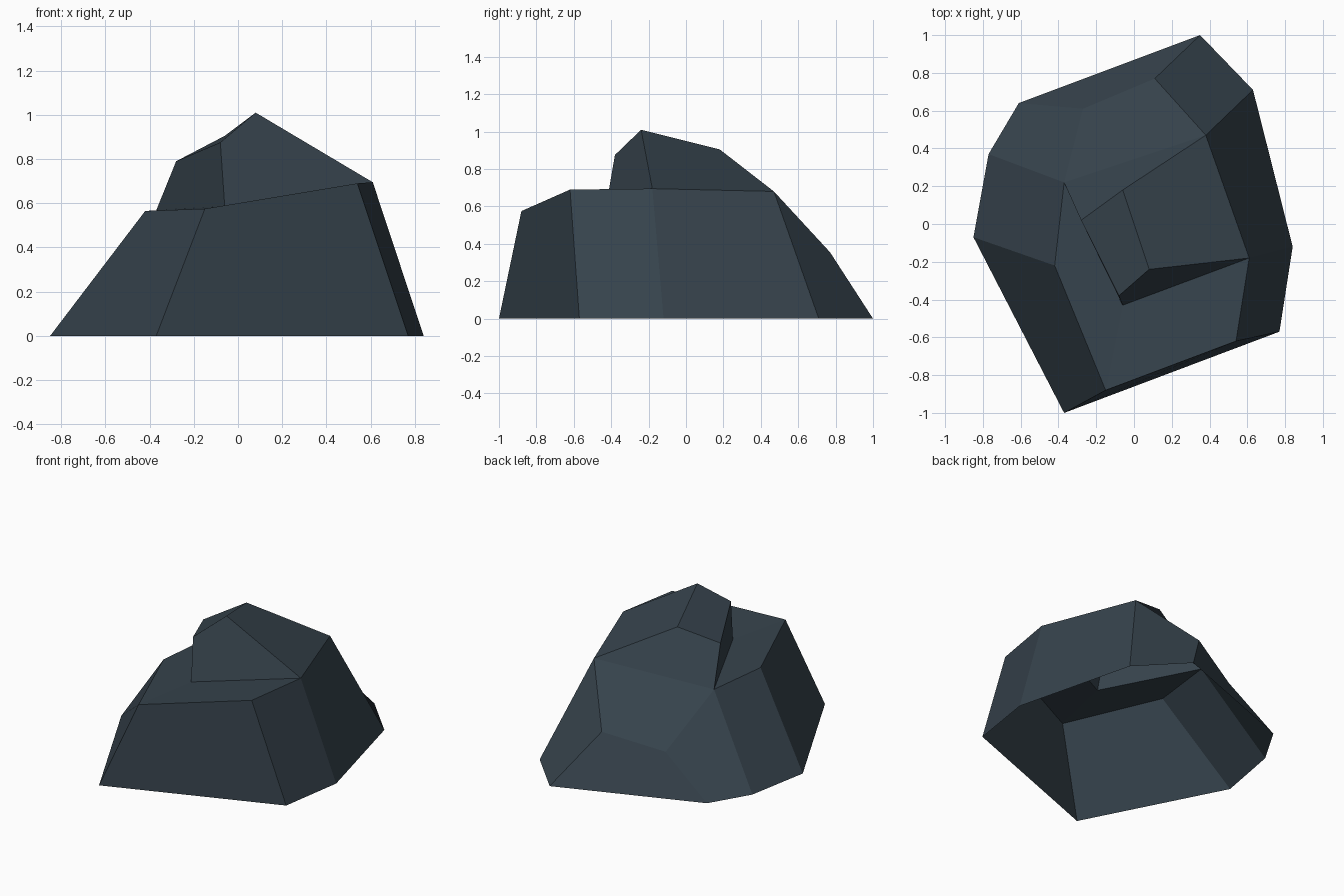
import bpy
import bmesh

if "Cube" in bpy.data.objects:
    bpy.data.objects.remove(bpy.data.objects["Cube"])

# One flat slate colour
slate = bpy.data.materials.new("dark slate")
slate.diffuse_color = (0.037, 0.056, 0.073, 1.0)
slate.use_nodes = True
slate.node_tree.nodes["Principled BSDF"].inputs["Base Color"].default_value = slate.diffuse_color

# Corners of the rock: capitals are the ground outline, lower case the ones above
corners = {
    # ground outline
    "A": (-0.37, -1.00, 0), "B": (0.77, -0.57, 0), "C": (0.84, -0.12, 0),
    "D": (0.63, 0.71, 0), "E": (0.35, 1.00, 0), "F": (-0.61, 0.64, 0),
    "G": (-0.77, 0.37, 0), "H": (-0.85, -0.07, 0),
    # shoulder ring
    "a": (-0.15, -0.88, 0.575), "b": (0.54, -0.62, 0.69), "c": (0.61, -0.18, 0.695),
    "d": (0.38, 0.47, 0.68), "e": (0.11, 0.77, 0.355), "f": (-0.27, 0.61, 0.256),
    "g": (-0.37, 0.22, 0.568), "h": (-0.42, -0.22, 0.565),
    # foot of the cliff and the peak
    "p": (-0.06, -0.43, 0.585), "q": (-0.08, -0.38, 0.875), "r": (0.08, -0.24, 1.01),
    "s": (-0.06, 0.18, 0.905), "t": (-0.28, 0.02, 0.79),
}

bm = bmesh.new()
v = {name: bm.verts.new(co) for name, co in corners.items()}

# Sloping side walls: bridge the ground outline to the shoulder ring
ring = "ABCDEFGH"
for i, m in enumerate(ring):
    n = ring[(i + 1) % len(ring)]
    bm.faces.new([v[k] for k in (m, n, n.lower(), m.lower())])

# Ledge, cliff, peak and back slopes (the underside is open)
for face in ("abcp", "apgh", "pcrq", "pqtg", "qrst", "rcds", "sdgt", "defg"):
    bm.faces.new([v[k] for k in face])

bmesh.ops.recalc_face_normals(bm, faces=bm.faces)
if sum(f.normal.z for f in bm.faces) < 0:
    bmesh.ops.reverse_faces(bm, faces=bm.faces)

mesh = bpy.data.meshes.new("rock")
bm.to_mesh(mesh)
bm.free()
mesh.materials.append(slate)
rock = bpy.data.objects.new("rock", mesh)
bpy.context.collection.objects.link(rock)
